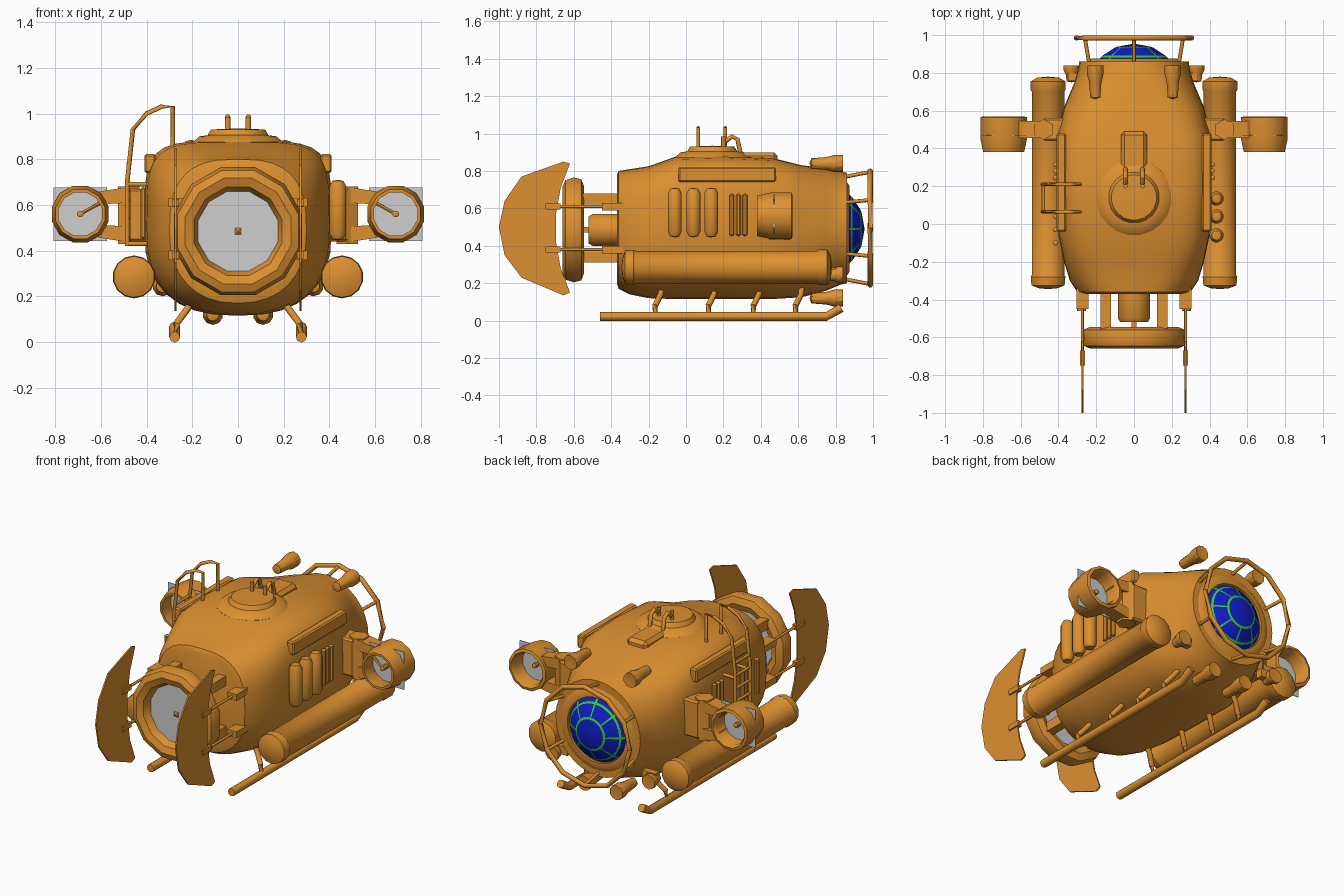
import bpy, bmesh
from math import sin, cos, pi, tau, radians, copysign
from mathutils import Vector

if "Cube" in bpy.data.objects:
    bpy.data.objects.remove(bpy.data.objects["Cube"])


def material(name, rgb):
    m = bpy.data.materials.new(name)
    m.use_nodes = True
    m.diffuse_color = (*rgb, 1)
    m.node_tree.nodes["Principled BSDF"].inputs["Base Color"].default_value = (*rgb, 1)
    return m


ORANGE = material("orange paint", (0.72, 0.28, 0.03))
GREY = material("pale grey", (0.62, 0.62, 0.62))
BLUE = material("blue glass", (0.005, 0.012, 0.56))
GREEN = material("green frame", (0.04, 0.62, 0.03))


def finish(name, bm, mats=(ORANGE,), smooth=35):
    bmesh.ops.remove_doubles(bm, verts=bm.verts, dist=0.0005)
    bmesh.ops.recalc_face_normals(bm, faces=bm.faces)
    me = bpy.data.meshes.new(name)
    bm.to_mesh(me)
    bm.free()
    ob = bpy.data.objects.new(name, me)
    bpy.context.collection.objects.link(ob)
    for m in mats:
        me.materials.append(m)
    if smooth:
        bpy.ops.object.select_all(action="DESELECT")
        ob.select_set(True)
        bpy.context.view_layer.objects.active = ob
        bpy.ops.object.shade_smooth_by_angle(angle=radians(smooth))
    return ob


def loft(name, rings, caps=False, mats=(ORANGE,), rule=None, smooth=35):
    """Skin a list of closed rings; rule(row, column) picks the material."""
    bm = bmesh.new()
    vs = [[bm.verts.new(p) for p in ring] for ring in rings]
    n = len(rings[0])
    for i in range(len(vs) - 1):
        for j in range(n):
            k = (j + 1) % n
            f = bm.faces.new((vs[i][j], vs[i][k], vs[i + 1][k], vs[i + 1][j]))
            f.material_index = rule(i, j) if rule else 0
    if caps:
        bm.faces.new(vs[0])
        bm.faces.new(vs[-1])
    return finish(name, bm, mats, smooth)


def lathe(name, profile, at=(0, 0, 0), sides=12, axis="y", **kw):
    """Turn (radius, distance) points about an axis through a point."""
    at = Vector(at)
    turn = [tau * (j + 0.5) / sides for j in range(sides)]
    def point(r, d, a):
        u, v = r * cos(a), r * sin(a)
        return at + Vector((u, d, v) if axis == "y" else (u, v, d))
    return loft(name, [[point(r, d, a) for a in turn] for r, d in profile], **kw)


def box(name, lo, hi, bevel=0.0):
    bm = bmesh.new()
    bmesh.ops.create_cube(bm, size=1)
    lo, hi = Vector(lo), Vector(hi)
    for v in bm.verts:
        v.co = (lo + hi) / 2 + v.co * (hi - lo)
    if bevel:
        bmesh.ops.bevel(bm, geom=bm.edges[:], offset=bevel, segments=1, affect="EDGES")
    return finish(name, bm, smooth=0)


def tube(name, points, r, closed=False, sides=8):
    """Sweep a round section along a path."""
    pts = [Vector(p) for p in points]
    n, rings = len(pts), []
    for i, p in enumerate(pts):
        a = pts[i - 1] if i or closed else p
        b = pts[(i + 1) % n] if i < n - 1 or closed else p
        d = (b - a).normalized()
        side = d.cross(Vector((0, 0, 1)) if abs(d.z) < 0.9 else Vector((0, 1, 0))).normalized()
        up = side.cross(d)
        rings.append([p + r * (side * cos(tau * j / sides) + up * sin(tau * j / sides))
                      for j in range(sides)])
    if closed:
        rings.append(rings[0])
    return loft(name, rings, caps=not closed, smooth=50)


def plate(name, outline, thickness, mat, to_point):
    """Thin slab from a 2D outline; to_point maps (u, v, depth) to space."""
    rings = [[to_point(u, v, d) for u, v in outline] for d in (-thickness / 2, thickness / 2)]
    return loft(name, rings, caps=True, mats=(mat,), smooth=0)


# Hull: y, half width, bottom, top, squareness below, squareness above
stations = [
    (-0.37, 0.27, 0.20, 0.78, 2.2, 2.4), (-0.36, 0.30, 0.17, 0.80, 2.3, 2.8),
    (-0.30, 0.34, 0.14, 0.81, 2.3, 3.2), (-0.20, 0.37, 0.12, 0.825, 2.4, 3.8),
    (-0.06, 0.40, 0.115, 0.875, 2.5, 4.5), (0.20, 0.41, 0.115, 0.88, 2.5, 4.8),
    (0.46, 0.41, 0.115, 0.87, 2.5, 4.5), (0.62, 0.37, 0.125, 0.83, 2.3, 3.2),
    (0.75, 0.315, 0.16, 0.815, 2.1, 2.4), (0.82, 0.295, 0.19, 0.80, 2, 2), (0.86, 0.29, 0.20, 0.79, 2, 2)]


def section(y, w, zb, zt, nb, nt, sides=32):
    ring, mid, h = [], (zb + zt) / 2, (zt - zb) / 2
    for j in range(sides):
        c, s = cos(tau * j / sides), sin(tau * j / sides)
        e = 2 / (nt if s > 0 else nb)
        ring.append((w * copysign(abs(c) ** e, c), y, mid + h * copysign(abs(s) ** e, s)))
    return ring


loft("hull", [section(*s) for s in stations], caps=True, smooth=25)

# Glass dome with painted frame: narrow rows and columns are green
R, centre, spokes = 0.25, 0.705, 8
polar = [0, 21, 24, 42, 45, 55]
rings = []
for t in map(radians, polar):
    ring = []
    for k in range(spokes):
        for off in (-0.035, 0.035, 0.27, 0.52):
            a = tau * k / spokes + off
            ring.append((R * sin(t) * cos(a), centre + R * cos(t), 0.49 + R * sin(t) * sin(a)))
    rings.append(ring)
loft("cockpit_dome", rings, mats=(BLUE, GREEN),
     rule=lambda i, j: int(i in (1, 3) or (i > 1 and j % 4 == 0)))
lathe("dome_rim", [(0.20, 0.84), (0.20, 0.875), (0.23, 0.875), (0.26, 0.855)], (0, 0, 0.49), 24)

# Guard cage in front of the dome
tube("cage_ring", [(0.305 * cos(tau * k / 12), 0.985, 0.495 + 0.305 * sin(tau * k / 12))
                   for k in range(12)], 0.014, closed=True)
for k in range(6):
    a = tau * (k + 0.5) / 6
    tube("cage_strut", [(r * cos(a), y, 0.495 + r * sin(a)) for r, y in ((0.27, 0.83), (0.3, 0.985))], 0.01)

# Main propeller, shroud and motor
lathe("shroud_ring", [(0.18, -0.60), (0.20, -0.645), (0.24, -0.66), (0.275, -0.645), (0.29, -0.60),
                      (0.28, -0.56), (0.24, -0.545), (0.20, -0.56), (0.18, -0.60)], (0, 0, 0.485))
plate("propeller_disc", [(0.2 * cos(tau * k / 12), 0.2 * sin(tau * k / 12)) for k in range(12)],
      0.004, GREY, lambda u, v, d: (u, -0.60 + d, 0.485 + v))
lathe("motor", [(0, -0.52), (0.075, -0.52), (0.088, -0.50), (0.088, -0.36)], (0, 0, 0.485))
lathe("motor_shaft", [(0, -0.615), (0.02, -0.605), (0.02, -0.5)], (0, 0, 0.485), 4)

# Hatch with handles and hinge block
lathe("hatch", [(0.20, 0.84), (0.20, 0.875), (0.17, 0.90), (0.135, 0.905), (0.12, 0.93), (0, 0.935)],
      (0, 0.14, 0), 20, "z")
box("hatch_hinge", (-0.07, 0.22, 0.83), (0.07, 0.49, 0.90), 0.02)

rudder = [(-0.62, 0.84), (-0.655, 0.85), (-0.88, 0.77), (-0.97, 0.64), (-1.0, 0.50), (-0.97, 0.35),
          (-0.88, 0.23), (-0.655, 0.135), (-0.62, 0.15), (-0.67, 0.28), (-0.695, 0.42),
          (-0.695, 0.57), (-0.67, 0.71)]
lamp = [(0, 0.66), (0.028, 0.67), (0.034, 0.75), (0.045, 0.79), (0.045, 0.84), (0.036, 0.84), (0, 0.83)]

# Everything paired left and right
for s in (-1, 1):
    plate("rudder", rudder, 0.009, ORANGE, lambda u, v, d: (s * 0.273 + d, u, v))
    for z in (0.38, 0.61):
        tube("rudder_rod", [(s * 0.273, -0.75, z), (s * 0.273, -0.34, z)], 0.008)
        box("rudder_hinge", (s * 0.273 - 0.014, -0.75, z - 0.016), (s * 0.273 + 0.014, -0.67, z + 0.016))
        box("rod_mount", (s * 0.273 - 0.032, -0.45, z - 0.02), (s * 0.273 + 0.032, -0.33, z + 0.02))
    for z in (0.34, 0.65):
        box("shroud_strut", (s * 0.15 - 0.027, -0.58, z - 0.03), (s * 0.15 + 0.027, -0.34, z + 0.03))
    tube("hatch_handle", [(s * 0.045, 0.20, 0.92), (s * 0.045, 0.215, 0.96), (s * 0.045, 0.245, 0.985),
                          (s * 0.045, 0.275, 0.97), (s * 0.045, 0.29, 0.90)], 0.012)
    tube("hatch_post", [(s * 0.045, 0.20, 0.9), (s * 0.045, 0.20, 0.985)], 0.012)
    box("roof_rail", (s * 0.385 - 0.025, -0.04, 0.74), (s * 0.385 + 0.025, 0.48, 0.822), 0.008)

    # Ballast tanks with collared ends
    lathe("side_tank", [(0, -0.345), (0.05, -0.34), (0.09, -0.325), (0.094, -0.28), (0.088, -0.27),
                        (0.088, 0.70), (0.094, 0.71), (0.094, 0.755), (0.06, 0.775), (0, 0.78)],
          (s * 0.455, 0, 0.285), 14)

    # Skids on cranked legs
    tube("skid", [(s * 0.277, -0.46, 0.022), (s * 0.277, 0.75, 0.022), (s * 0.277, 0.83, 0.068)], 0.024)
    for y in (-0.165, 0.12, 0.36, 0.585):
        tube("skid_leg", [(s * 0.277, y, 0.02), (s * 0.27, y, 0.08), (s * 0.225, y + 0.03, 0.14),
                          (s * 0.19, y + 0.035, 0.19)], 0.016)

    # Lamps round the cockpit
    for x, z in ((0.205, 0.84), (0.11, 0.12)):
        lathe("lamp", lamp, (s * x, 0, z), 10)
    lathe("side_lamp", [(r, 0.84 + (y - 0.84) * 0.5) for r, y in lamp], (s * 0.33, 0, 0.245), 10)
    box("side_lamp_bracket", (s * 0.30 - 0.05, 0.76, 0.235), (s * 0.30 + 0.04, 0.80, 0.285))

    # Side thruster: duct, blade plate, spindle and yoke
    hub = (s * 0.69, 0, 0.56)
    lathe("thruster_duct", [(0.098, 0.38), (0.112, 0.38), (0.128, 0.45), (0.128, 0.565), (0.11, 0.57),
                            (0.098, 0.55), (0.098, 0.38)], hub)
    plate("thruster_disc", [(-0.117, -0.117), (0.117, -0.117), (0.117, 0.117), (-0.117, 0.117)],
          0.004, GREY, lambda u, v, d: (hub[0] + u, 0.47 + d, hub[2] + v))
    lathe("thruster_spindle", [(0, 0.41), (0.015, 0.42), (0.015, 0.50), (0, 0.51)], hub, 8)
    tube("spindle_stay", [(s * 0.69, 0.43, 0.56), (s * 0.60, 0.45, 0.61)], 0.008, sides=6)
    lathe("thruster_post", [(0, 0.43), (0.055, 0.43), (0.055, 0.68), (0, 0.68)], (s * 0.478, 0.50, 0), 6, "z")
    xa, xb = sorted((s * 0.34, s * 0.48))
    box("thruster_mount", (xa, 0.44, 0.44), (xb, 0.56, 0.67), 0.01)
    for z, lean in ((0.645, -0.015), (0.47, 0.015)):
        ends = [(0.47, z, 0.035), (0.61, z + lean, 0.028)]
        loft("thruster_arm", [[(s * x, 0.5 + dy, zc + dz) for dy, dz in
                               ((-0.045, -h), (0.045, -h), (0.045, h), (-0.045, h))]
                              for x, zc, h in ends], caps=True, smooth=0)

    # Slim side pipes
    for y in (0.245, 0.28, 0.315):
        lathe("slim_pipe", [(0, 0.45), (0.014, 0.46), (0.014, 0.67), (0, 0.68)], (s * 0.415, y, 0), 8, "z")

# Gas bottles on one flank
for y in (-0.06, 0.04, 0.135):
    lathe("gas_bottle", [(0, 0.445), (0.025, 0.45), (0.038, 0.475), (0.038, 0.68), (0.025, 0.705), (0, 0.71)],
          (0.437, y, 0), 12, "z")

# Boarding ladder on the other flank
for y in (0.065, 0.21):
    tube("ladder_rail", [(-0.485, y, 0.42), (-0.485, y, 0.70), (-0.46, y, 0.93), (-0.40, y, 1.00),
                         (-0.335, y, 1.03), (-0.285, y, 1.03), (-0.285, y, 0.85)], 0.01)
    for z in (0.43, 0.69):
        tube("ladder_bracket", [(-0.485, y, z), (-0.38, y, z)], 0.01)
for i in range(5):
    z = 0.46 + i * 0.08
    tube("ladder_rung", [(-0.48, 0.065, z), (-0.48, 0.21, z)], 0.009)
for y in (-0.1, -0.03, 0.04):
    lathe("slim_pipe", [(0, 0.45), (0.014, 0.46), (0.014, 0.67), (0, 0.68)], (-0.415, y, 0), 8, "z")
